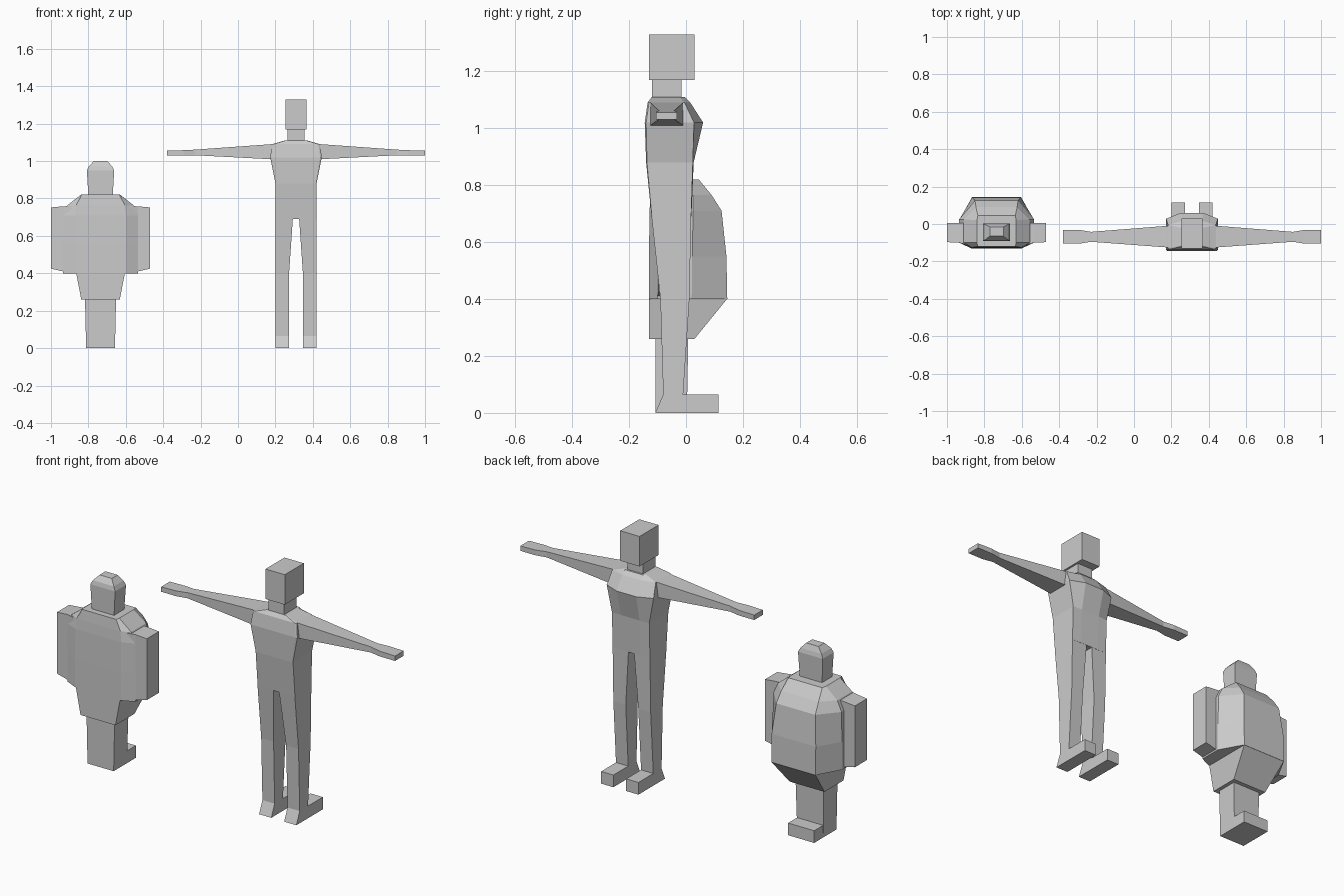
import bpy, bmesh

if "Cube" in bpy.data.objects:
    bpy.data.objects.remove(bpy.data.objects["Cube"])

TALL, SHORT = 0.31, -0.735   # centre x of each figure


def loft(name, rings):
    """Skin closed rings of 3D points, capping both ends."""
    bm = bmesh.new()
    loops = [[bm.verts.new(p) for p in r] for r in rings]
    n = len(loops[0])
    for a, b in zip(loops, loops[1:]):
        for i in range(n):
            j = (i + 1) % n
            bm.faces.new((a[i], a[j], b[j], b[i]))
    bm.faces.new(loops[0])
    bm.faces.new(loops[-1])
    bmesh.ops.recalc_face_normals(bm, faces=bm.faces)
    me = bpy.data.meshes.new(name)
    bm.to_mesh(me)
    bm.free()
    ob = bpy.data.objects.new(name, me)
    bpy.context.collection.objects.link(ob)
    return ob


def rect_z(z, x0, x1, y0, y1):
    return [(x0, y0, z), (x1, y0, z), (x1, y1, z), (x0, y1, z)]


def rect_x(x, y0, y1, z0, z1):
    return [(x, y0, z0), (x, y1, z0), (x, y1, z1), (x, y0, z1)]


def octo(cx, z, bw, by, sw, sb, sf, fw, fy):
    """Body ring: back half width/y, side half width/back y/front y, front half width/y."""
    return [(cx - bw, by, z), (cx + bw, by, z), (cx + sw, sb, z), (cx + sw, sf, z),
            (cx + fw, fy, z), (cx - fw, fy, z), (cx - sw, sf, z), (cx - sw, sb, z)]


def stack(name, cx, rows):
    return loft(name, [rect_z(z, cx - w, cx + w, y0, y1) for z, w, y0, y1 in rows])


# Tall figure: head and neck
stack("tall_head", TALL, [(1.17, .057, -.13, .03), (1.33, .057, -.13, .03)])
stack("tall_neck", TALL, [(1.10, .046, -.12, -.015), (1.17, .046, -.12, -.015)])

# Tall figure: torso down to the crotch
loft("tall_torso", [octo(TALL, *r) for r in [
    (1.11, .055, -.12, .06, -.115, -.02, .055, -.005),
    (1.09, .12, -.135, .128, -.13, -.005, .055, .015),
    (1.02, .13, -.145, .138, -.14, .028, .058, .06),
    (.88, .105, -.14, .11, -.137, .024, .055, .027),
    (.69, .105, -.121, .11, -.12, .018, .055, .019)]])

# Tall figure: mirrored arms, hands, legs and feet
for s, side in ((-1, "left"), (1, "right")):
    loft("tall_arm_" + side, [rect_x(TALL + s * x, *r) for x, *r in [
        (.10, -.125, -.01, 1.01, 1.09),
        (.135, -.125, -.01, 1.01, 1.09),
        (.54, -.095, -.042, 1.031, 1.061),
        (.60, -.105, -.032, 1.03, 1.058),
        (.69, -.105, -.032, 1.03, 1.056)]])
    loft("tall_leg_" + side, [
        rect_z(z, TALL + s * a, TALL + s * .11, y0, y1) for z, a, y0, y1 in [
            (.69, .017, -.121, .018),
            (.40, .037, -.09, .012),
            (.065, .038, -.08, -.01),
            (0, .038, -.108, -.01)]])
    loft("tall_foot_" + side, [
        rect_z(z, TALL + s * .038, TALL + s * .11, -.04, .115) for z in (0, .065)])

# Short figure: head with bevelled crown
stack("short_head", SHORT, [(.81, .065, -.088, -.003), (.95, .073, -.09, .002),
                            (.972, .062, -.085, -.003), (1.0, .036, -.065, -.015)])

# Short figure: bulky coat body and tapered lower part
loft("short_body", [octo(SHORT, *r) for r in [
    (.82, .10, -.12, .105, -.10, .02, .10, .045),
    (.765, .13, -.125, .175, -.10, .025, .11, .09),
    (.71, .135, -.128, .20, -.10, .025, .115, .125),
    (.55, .135, -.13, .20, -.10, .022, .13, .142),
    (.40, .135, -.13, .20, -.10, .02, .13, .145)]])
stack("short_hips", SHORT, [(.40, .13, -.13, .144), (.26, .103, -.13, .03)])

# Short figure: slab arms pressed to the body
for s, side in ((-1, "left"), (1, "right")):
    loft("short_arm_" + side, [rect_x(SHORT + s * x, *r) for x, *r in [
        (.13, -.12, .005, .402, .76),
        (.20, -.10, .005, .41, .758),
        (.265, -.097, .005, .425, .752)]])

# Short figure: single leg block with foot
stack("short_legs", SHORT, [(0, .077, -.108, .003), (.265, .083, -.108, .008)])
stack("short_foot", SHORT, [(0, .077, -.108, .08), (.065, .077, -.108, .08)])
